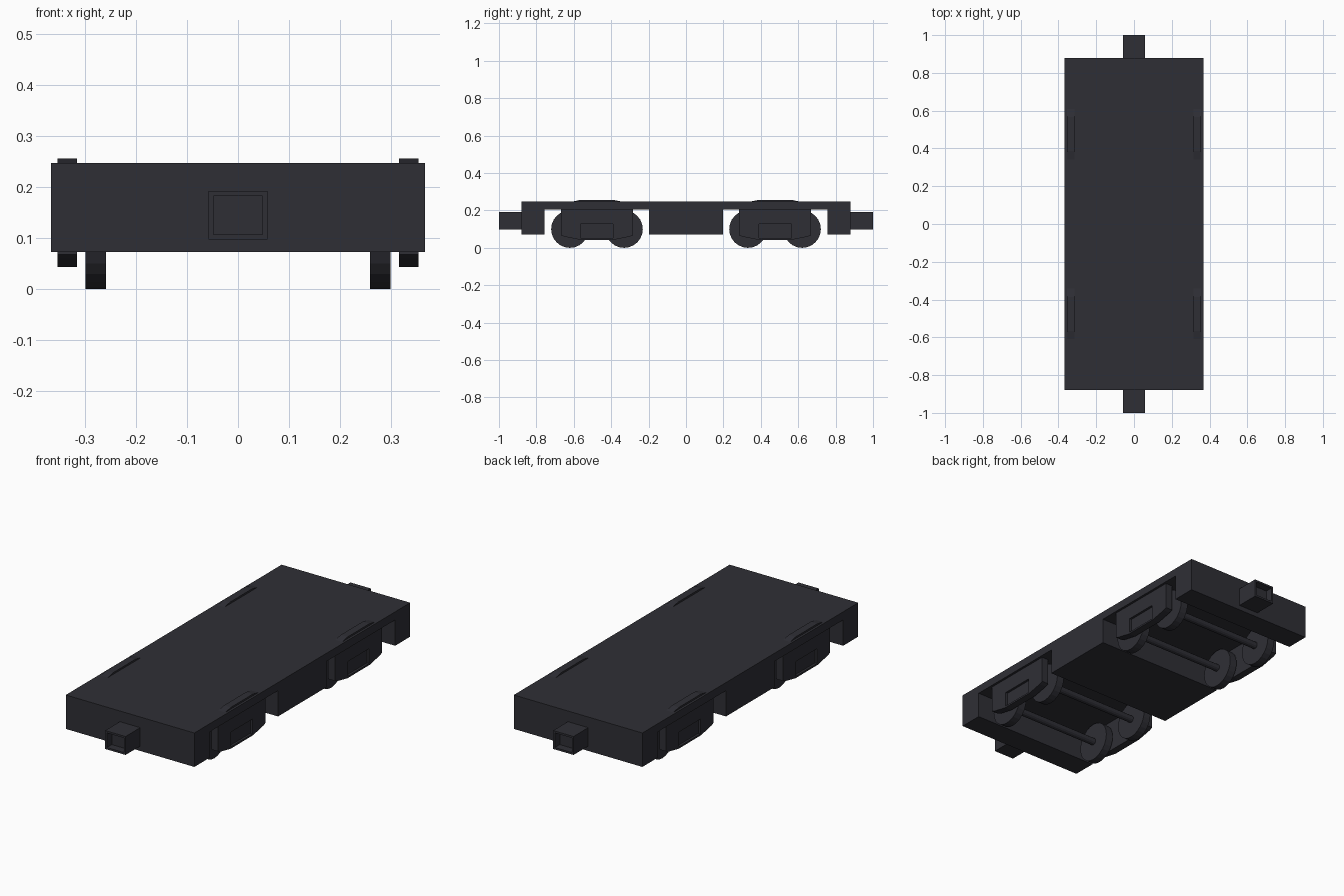
import bpy, bmesh, math
from mathutils import Matrix

if "Cube" in bpy.data.objects:
    bpy.data.objects.remove(bpy.data.objects["Cube"])

mat = bpy.data.materials.new("charcoal")
mat.diffuse_color = (0.028, 0.028, 0.036, 1)
mat.use_nodes = True
mat.node_tree.nodes["Principled BSDF"].inputs["Base Color"].default_value = mat.diffuse_color


def finish(bm, name):
    bmesh.ops.recalc_face_normals(bm, faces=bm.faces)
    me = bpy.data.meshes.new(name)
    bm.to_mesh(me)
    bm.free()
    me.materials.append(mat)
    ob = bpy.data.objects.new(name, me)
    bpy.context.collection.objects.link(ob)
    return ob


def extrude_x(pts, x0, x1):
    """Solid from a (y, z) profile extruded along x."""
    bm = bmesh.new()
    face = bm.faces.new([bm.verts.new((x0, y, z)) for y, z in pts])
    new = bmesh.ops.extrude_face_region(bm, geom=[face])["geom"]
    bmesh.ops.translate(bm, vec=(x1 - x0, 0, 0),
                        verts=[v for v in new if isinstance(v, bmesh.types.BMVert)])
    return bm


def cylinder(name, x0, x1, y, z, r, n):
    bm = bmesh.new()
    m = Matrix.Translation(((x0 + x1) / 2, y, z)) @ Matrix.Rotation(math.pi / 2, 4, 'Y')
    bmesh.ops.create_cone(bm, cap_ends=True, segments=n, radius1=r, radius2=r,
                          depth=x1 - x0, matrix=m)
    return finish(bm, name)


def box_with_recess(bm, face, thick, depth):
    """Sink a rectangular pocket into a face."""
    bmesh.ops.inset_region(bm, faces=[face], thickness=thick)
    n = face.normal.copy()
    new = bmesh.ops.extrude_discrete_faces(bm, faces=[face])["faces"][0]
    bmesh.ops.translate(bm, verts=list(new.verts), vec=-n * depth)


# Chassis: deck with end blocks and a central belly block
half = [(0.88, 0.247), (0.88, 0.072), (0.757, 0.072), (0.757, 0.205),
        (0.198, 0.205), (0.198, 0.072)]
finish(extrude_x(half + [(-y, z) for y, z in reversed(half)], -0.367, 0.367), "chassis")

# Hollow couplers
for s, name in ((-1, "front_coupler"), (1, "rear_coupler")):
    bm = bmesh.new()
    bmesh.ops.create_cube(bm, size=1, matrix=Matrix.Translation((0, s * 0.94, 0.1445))
                          @ Matrix.Diagonal((0.116, 0.12, 0.095, 1)))
    bm.normal_update()
    face = max(bm.faces, key=lambda f: s * f.calc_center_median().y)
    box_with_recess(bm, face, 0.014, 0.04)
    finish(bm, name)

# Bogies: side frames with a sunken panel, wheels and axles
side = [(0.09, 0.256), (0.193, 0.235), (0.193, 0.068), (0.175, 0.06), (0.09, 0.043)]
for yc in (-0.476, 0.476):
    for s in (-1, 1):
        pts = [(yc + y, z) for y, z in side] + [(yc - y, z) for y, z in reversed(side)]
        ob = finish(extrude_x(pts, s * 0.316, s * 0.355), "bogie_side_frame")
        # panel pocket
        bm = bmesh.new()
        bmesh.ops.create_cube(bm, size=1, matrix=Matrix.Translation((s * 0.355, yc, 0.09))
                              @ Matrix.Diagonal((0.024, 0.174, 0.076, 1)))
        cutter = finish(bm, "panel_cutter")
        cutter.hide_render = True
        cutter.hide_set(True)
        mod = ob.modifiers.new("panel", 'BOOLEAN')
        mod.operation = 'DIFFERENCE'
        mod.solver = 'EXACT'
        mod.object = cutter
    for dy in (-0.145, 0.145):
        cylinder("axle", -0.318, 0.318, yc + dy, 0.1, 0.018, 12)
        for x0 in (-0.3, 0.259):
            cylinder("wheel", x0, x0 + 0.041, yc + dy, 0.1, 0.1, 24)
